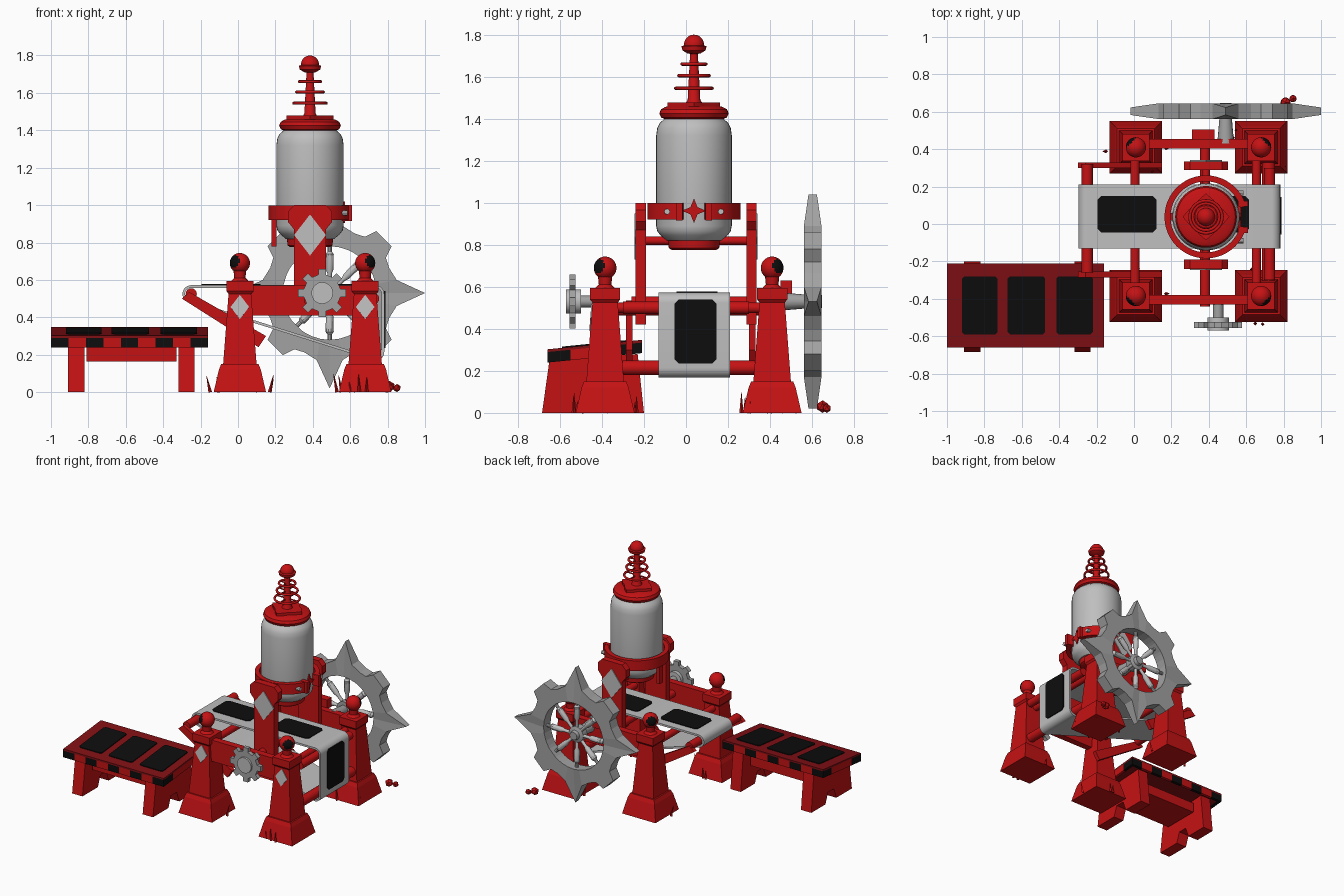
import bpy, bmesh, math, random
from mathutils import Vector

if "Cube" in bpy.data.objects:
    bpy.data.objects.remove(bpy.data.objects["Cube"])

random.seed(3)

def material(name, c):
    m = bpy.data.materials.new(name)
    m.diffuse_color = (*c, 1)
    m.use_nodes = True
    m.node_tree.nodes["Principled BSDF"].inputs["Base Color"].default_value = m.diffuse_color
    return m

RED = material("red", (0.56, 0.006, 0.007))
DARK = material("dark red", (0.22, 0.005, 0.007))
BLACK = material("black", (0.004, 0.004, 0.004))
PALE = material("pale grey", (0.52, 0.52, 0.52))
STEEL = material("steel grey", (0.36, 0.36, 0.36))

def finish(name, bm, mat, smooth=True):
    bmesh.ops.recalc_face_normals(bm, faces=bm.faces)
    me = bpy.data.meshes.new(name)
    bm.to_mesh(me)
    bm.free()
    me.materials.append(mat)
    ob = bpy.data.objects.new(name, me)
    bpy.context.collection.objects.link(ob)
    if smooth:
        bpy.ops.object.select_all(action='DESELECT')
        ob.select_set(True)
        bpy.context.view_layer.objects.active = ob
        bpy.ops.object.shade_smooth_by_angle(angle=math.radians(35))
    return ob

def loft(name, loops, mat, caps=True, closed=False, smooth=True):
    """Skin a series of equal-length closed loops."""
    bm = bmesh.new()
    rows = [[bm.verts.new(p) for p in lp] for lp in loops]
    n = len(rows[0])
    for i in range(len(rows) if closed else len(rows) - 1):
        a, b = rows[i], rows[(i + 1) % len(rows)]
        for j in range(n):
            k = (j + 1) % n
            bm.faces.new((a[j], a[k], b[k], b[j]))
    if caps and not closed:
        bm.faces.new(rows[0])
        bm.faces.new(rows[-1])
    return finish(name, bm, mat, smooth)

def prism(name, pts, axis, a, b, mat):
    put = {'x': lambda u, v, w: (w, u, v), 'y': lambda u, v, w: (u, w, v),
           'z': lambda u, v, w: (u, v, w)}[axis]
    return loft(name, [[put(u, v, w) for u, v in pts] for w in (a, b)], mat)

def box(name, x0, x1, y0, y1, z0, z1, mat=RED):
    return prism(name, [(x0, y0), (x1, y0), (x1, y1), (x0, y1)], 'z', z0, z1, mat)

def taper(name, cx, cy, levels, mat=RED):
    """Square section column; levels are (z, half width)."""
    return loft(name, [[(cx + sx * h, cy + sy * h, z) for sx, sy in
                        ((-1, -1), (1, -1), (1, 1), (-1, 1))] for z, h in levels], mat, smooth=False)

def rod(name, p, q, prof, mat=RED, n=16):
    """Round part between two points; prof lists (fraction, radius) or is one radius."""
    p, q = Vector(p), Vector(q)
    prof = prof if isinstance(prof, list) else [(0, prof), (1, prof)]
    rot = (q - p).to_track_quat('Z', 'Y')
    ang = [2 * math.pi * i / n for i in range(n)]
    return loft(name, [[p.lerp(q, t) + rot @ Vector((r * math.cos(a), r * math.sin(a), 0))
                        for a in ang] for t, r in prof], mat)

def polar(cx, cy, seq):
    return [(cx + r * math.cos(math.radians(a)), cy + r * math.sin(math.radians(a))) for a, r in seq]

def patch(x0, x1, y0, y1, c=0.02):
    return [(x0 + c, y0), (x1 - c, y0), (x1, y0 + c), (x1, y1 - c),
            (x1 - c, y1), (x0 + c, y1), (x0, y1 - c), (x0, y0 + c)]

def diamond(cx, cz, w, h):
    return [(cx - w, cz), (cx, cz - h), (cx + w, cz), (cx, cz + h)]

def ball(name, c, r, out=None):
    bm = bmesh.new()
    bmesh.ops.create_uvsphere(bm, u_segments=32, v_segments=20, radius=r)
    for f in bm.faces:
        if out and f.calc_center_median().normalized().dot(Vector(out).normalized()) > 0.75:
            f.material_index = 1
    bmesh.ops.translate(bm, verts=bm.verts, vec=c)
    finish(name, bm, RED).data.materials.append(BLACK)

# Four corner posts with feet, caps, ball finials and grass blades
YF, YB = -0.385, 0.41
for px, ox in ((0.01, -1), (0.68, 1)):
    for py, oy in ((YF, -1), (YB, 1)):
        taper("post_foot", px, py, [(0, 0.14), (0.12, 0.112), (0.15, 0.1)])
        taper("post", px, py, [(0.14, 0.09), (0.53, 0.06)])
        taper("post_cap", px, py, [(0.525, 0.06), (0.54, 0.072), (0.595, 0.072)])
        rod("finial_neck", (px, py, 0.59), (px, py, 0.66), [(0, 0.05), (0.3, 0.03), (1, 0.035)])
        ball("finial_ball", (px, py, 0.69), 0.054, (ox, oy, 0.25))
        for i in range(5):
            a = random.uniform(0, 6.28)
            gx, gy = px + 0.16 * math.cos(a), py + 0.15 * math.sin(a)
            rod("grass_blade", (gx, gy, 0), (gx + 0.02 * math.cos(a), gy, random.uniform(0.05, 0.1)),
                [(0, 0.01), (1, 0.001)], RED, 4)
    d = prism("post_diamond", diamond(0, 0, 0.05, 0.065), 'y', -0.005, 0.003, PALE)
    d.location = (px, YF - 0.0655, 0.455)
    d.rotation_euler.x = -math.atan(0.03 / 0.39)

# Side beams and cross axles
for y in (YF - 0.02, YB + 0.02):
    box("side_beam", 0.05, 0.64, y - 0.025, y + 0.025, 0.41, 0.57)
for x, z, y0, y1, r in ((0.005, 0.5, -0.36, 0.4, 0.025), (0.38, 0.49, -0.44, 0.46, 0.027),
                        (0.655, 0.5, -0.36, 0.4, 0.025), (0.725, 0.5, -0.3, 0.3, 0.03),
                        (0.72, 0.215, -0.32, 0.36, 0.035), (-0.25, 0.525, -0.26, 0.32, 0.03)):
    rod("cross_axle", (x, y0, z), (x, y1, z), r)
box("beam_block", 0.31, 0.43, 0.45, 0.505, 0.56, 0.63)

# Slanted planks beside the belt
for y in (-0.285, 0.3):
    prism("slanted_plank", [(-0.3, 0.5), (0.11, 0.24), (0.15, 0.3), (-0.26, 0.535)], 'y', y, y + 0.03, RED)

# Belt loop around three rollers
def belt_path(r):
    pts = []
    for (cx, cz), a0, a1 in (((-0.25, 0.525), 252.5, 90), ((0.735, 0.525), 90, 0), ((0.735, 0.215), 0, -107.5)):
        pts += polar(cx, cz, [(a0 + (a1 - a0) * i / 10, r) for i in range(11)])
    return pts
outer, inner = belt_path(0.047), belt_path(0.033)
loft("conveyor_belt", [[(x, -0.13, z) for x, z in outer], [(x, 0.21, z) for x, z in outer],
                       [(x, 0.21, z) for x, z in inner], [(x, -0.13, z) for x, z in inner]], PALE, closed=True)
for x0, x1 in ((-0.195, 0.12), (0.3, 0.615)):
    prism("belt_patch", patch(x0, x1, -0.045, 0.15), 'z', 0.57, 0.577, BLACK)
prism("belt_patch_end", patch(-0.055, 0.145, 0.235, 0.54), 'x', 0.78, 0.789, BLACK)

# Tower plates that hold the tank
CX, CY = 0.385, 0.038
shape = [(0.085, 0.42), (0.085, 0.87), (0.118, 0.91), (0.118, 0.965), (0.085, 1.0)]
plate = [(CX + u, v) for u, v in shape] + [(CX - u, v) for u, v in reversed(shape)]
for y0, y1, face, s in ((-0.24, -0.19, -0.24, -1), (0.288, 0.335, 0.335, 1)):
    prism("tower_plate", plate, 'y', y0, y1, RED)
    prism("tower_diamond", diamond(CX, 0.84, 0.085, 0.11), 'y', face - 0.002 * s, face + 0.006 * s, PALE)
    rod("tank_bracket", (CX, y0, 0.82), (CX, CY, 0.82), 0.02)

# Tank, base cap, lid and spire, stacked upward
def turned(name, prof, mat, n=40):
    z0, z1 = prof[0][0], prof[-1][0]
    rod(name, (CX, CY, z0), (CX, CY, z1), [((z - z0) / (z1 - z0), r) for z, r in prof], mat, n)
turned("tank", [(0.82, 0.13), (0.845, 0.16), (0.865, 0.175), (0.89, 0.18), (1.32, 0.18),
                (1.355, 0.175), (1.38, 0.163), (1.4, 0.14)], PALE)
turned("tank_base", [(0.775, 0.105), (0.785, 0.12), (0.835, 0.125)], RED)
turned("tank_lid", [(1.395, 0.13), (1.405, 0.155), (1.425, 0.165), (1.445, 0.157), (1.457, 0.135), (1.46, 0.05)], RED)
star = polar(CX, CY, [(i * 22.5, (0.125, 0.1, 0.085, 0.1)[i % 4]) for i in range(16)])
prism("lid_crown", star, 'z', 1.455, 1.478, RED)
turned("spire", [(1.45, 0.055), (1.49, 0.03), (1.72, 0.018)], RED, 16)
for z, r in ((1.545, 0.095), (1.605, 0.08), (1.66, 0.065)):
    bpy.ops.mesh.primitive_torus_add(location=(CX, CY, z), major_radius=r - 0.008, minor_radius=0.008,
                                     major_segments=28, minor_segments=8)
    bpy.context.object.name = "spire_ring"
    bpy.context.object.data.materials.append(RED)
    bpy.ops.object.shade_smooth()
    for a in (0, 90):
        (u0, v0), (u1, v1) = polar(CX, CY, [(a, r - 0.01), (a + 180, r - 0.01)])
        rod("spire_spoke", (u0, v0, z), (u1, v1, z), 0.005, RED, 6)
turned("spire_cup", [(1.71, 0.03), (1.725, 0.055), (1.745, 0.06), (1.75, 0.045)], RED, 24)
ball("spire_ball", (CX, CY, 1.752), 0.048)

# Clamp band with a gap, lugs, bolts and a star in the gap
arc = [15 + 330 * i / 44 for i in range(45)]
band = polar(CX, CY, [(a, 0.222) for a in arc] + [(a, 0.19) for a in reversed(arc)])
prism("clamp_band", band, 'z', 0.92, 0.998, RED)
for s in (-1, 1):
    box("clamp_lug", CX + 0.17, CX + 0.225, *sorted((CY + s * 0.055, CY + s * 0.085)), 0.915, 1.0)
    rod("clamp_bolt", (CX + 0.15, CY + s * 0.128, 0.958), (CX + 0.2, CY + s * 0.128, 0.958), 0.014, PALE, 8)
prism("tank_star", polar(CY, 0.962, [(i * 45, 0.058 if i % 2 == 0 else 0.024) for i in range(8)]),
      'x', CX + 0.17, CX + 0.188, RED)
box("clamp_strut", CX - 0.205, CX - 0.18, CY - 0.02, CY + 0.02, 0.78, 0.93)

# Big spiked wheel at the back
WX, WZ, WY = 0.49, 0.53, 0.603
quad = [(0, 0.51), (11, 0.365), (23, 0.345), (32, 0.355), (37, 0.415),
        (53, 0.415), (58, 0.355), (67, 0.345), (79, 0.365)]
rim = [(a + 90 * q, r) for q in range(4) for a, r in quad]
def rim_loop(s, hole):
    flat = polar(WX, WZ, [(a, 0.25 if hole else r) for a, r in rim])
    return [(x, WY + s * (0.02 if r > 0.5 and not hole else 0.042), z) for (x, z), (a, r) in zip(flat, rim)]
loft("spiked_wheel", [rim_loop(-1, 0), rim_loop(1, 0), rim_loop(1, 1), rim_loop(-1, 1)], STEEL, closed=True, smooth=False)
for i in range(8):
    x, z = polar(WX, WZ, [(45 * i, 0.26)])[0]
    rod("wheel_spoke", (WX, WY, WZ), (x, WY, z),
        [(0, 0.012), (0.4, 0.012), (0.48, 0.02), (0.8, 0.022), (0.85, 0.012), (1, 0.012)], PALE, 10)
rod("wheel_hub", (WX, WY - 0.04, WZ), (WX, WY + 0.045, WZ), [(0, 0.06), (0.6, 0.06), (0.7, 0.035), (1, 0.03)], STEEL)
rod("wheel_shaft", (WX, 0.43, WZ), (WX, WY, WZ), [(0, 0.045), (1, 0.03)], STEEL)

# Small gear at the front
GX, GZ = 0.45, 0.53
gear = polar(GX, GZ, [(45 * i + a, r) for i in range(8) for a, r in ((-12, 0.1), (-9, 0.13), (9, 0.13), (12, 0.1))])
prism("small_gear", gear, 'y', -0.555, -0.525, STEEL)
rod("gear_hub", (GX, -0.57, GZ), (GX, -0.5, GZ), 0.058, PALE, 20)
rod("gear_shaft", (GX, -0.53, GZ), (GX, -0.4, GZ), 0.028, STEEL)

# Tilted side table
def tilt(ob):
    for v in ob.data.vertices:
        v.co.z += (v.co.y + 0.435) * 0.1
X0, X1, Y0, Y1 = -1.0, -0.16, -0.66, -0.21
tilt(box("table_core", X0 + 0.015, X1 - 0.015, Y0 + 0.015, Y1 - 0.015, 0.27, 0.315, DARK))
tilt(box("table_lid", X0, X1, Y0, Y1, 0.312, 0.325, DARK))
w = (X1 - X0) / 9
for i in range(9):
    for y in (Y0, Y1 - 0.02):
        tilt(box("table_edge", X0 + i * w, X0 + i * w + w, y, y + 0.02, 0.262, 0.314, RED if i % 2 else BLACK))
for x in (X0, X1 - 0.02):
    for a, b, m in ((Y0 + 0.02, -0.55, BLACK), (-0.55, -0.31, RED), (-0.31, Y1 - 0.02, BLACK)):
        tilt(box("table_end", x, x + 0.02, a, b, 0.262, 0.314, m))
for x0, x1 in ((-0.92, -0.73), (-0.675, -0.475), (-0.415, -0.22)):
    tilt(prism("table_panel", patch(x0, x1, -0.59, -0.28, 0.012), 'z', 0.323, 0.331, BLACK))
for x in (-0.865, -0.275):
    prism("table_leg", [(-0.685, 0), (-0.5, 0), (-0.47, 0.08), (-0.4, 0.08), (-0.37, 0), (-0.2, 0),
                        (-0.23, 0.28), (-0.65, 0.25)], 'x', x - 0.043, x + 0.043, RED)
box("table_stretcher", -0.81, -0.33, -0.58, -0.3, 0.165, 0.24)

# Loose stones
for x, y, r in ((0.85, 0.67, 0.022), (0.81, 0.65, 0.03)):
    bm = bmesh.new()
    bmesh.ops.create_icosphere(bm, subdivisions=1, radius=r)
    bmesh.ops.translate(bm, verts=bm.verts, vec=(x, y, r))
    finish("stone", bm, RED, False)
